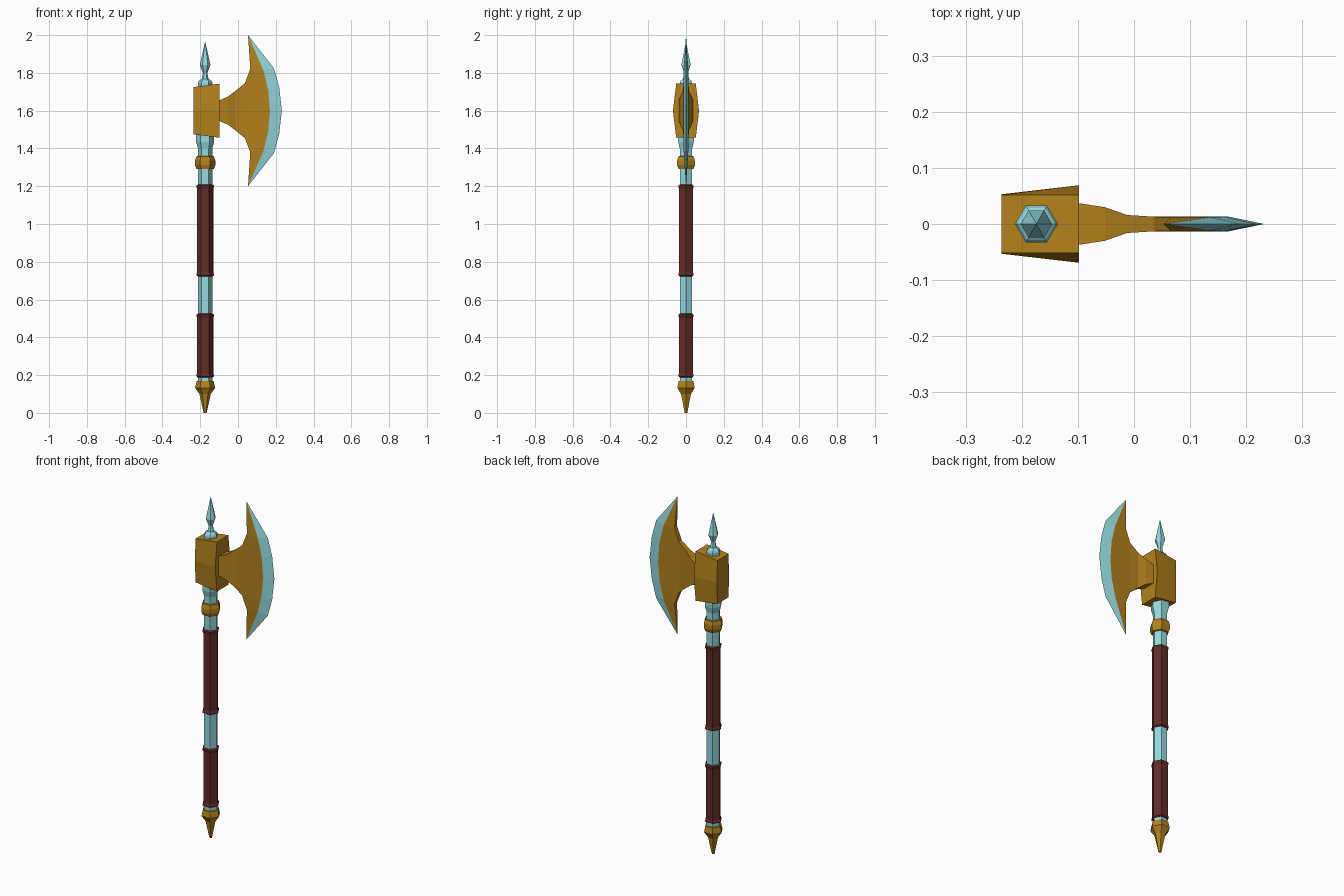
import bpy, bmesh
from math import cos, sin, pi

if "Cube" in bpy.data.objects:
    bpy.data.objects.remove(bpy.data.objects["Cube"])

SX = -0.174   # shaft axis
ZC = 1.6      # blade centre height


def material(name, rgb):
    m = bpy.data.materials.new(name)
    m.diffuse_color = (*rgb, 1)
    m.use_nodes = True
    m.node_tree.nodes["Principled BSDF"].inputs["Base Color"].default_value = m.diffuse_color
    return m


GOLD = material("gold", (0.45, 0.22, 0.012))
STEEL = material("pale_blue_steel", (0.3, 0.7, 0.73))
LEATHER = material("dark_red_leather", (0.12, 0.025, 0.02))


def loft(name, rings, mat):
    """Skin equal-length rings of points, cap the ends and merge collapsed points."""
    bm = bmesh.new()
    vs = [[bm.verts.new(p) for p in ring] for ring in rings]
    n = len(vs[0])
    for a, b in zip(vs, vs[1:]):
        for i in range(n):
            j = (i + 1) % n
            bm.faces.new((a[i], a[j], b[j], b[i]))
    bm.faces.new(vs[0])
    bm.faces.new(vs[-1])
    bmesh.ops.remove_doubles(bm, verts=bm.verts, dist=1e-5)
    bmesh.ops.recalc_face_normals(bm, faces=bm.faces)
    me = bpy.data.meshes.new(name)
    bm.to_mesh(me)
    bm.free()
    me.materials.append(mat)
    ob = bpy.data.objects.new(name, me)
    bpy.context.collection.objects.link(ob)
    return ob


def lathe(name, profile, mat, sides=6):
    """Six-sided turned part from (radius, z) pairs."""
    return loft(name, [[(SX + r * cos(2 * pi * k / sides), r * sin(2 * pi * k / sides), z)
                        for k in range(sides)] for r, z in profile], mat)


# Shaft, flaring where it enters the head
lathe("shaft", [(0.038, 0.15), (0.038, 1.40), (0.048, 1.435), (0.048, 1.48)], STEEL)

# Pommel spike and collar ring
lathe("pommel", [(0.008, 0), (0.03, 0.10), (0.053, 0.133), (0.045, 0.168), (0.03, 0.168)], GOLD)
lathe("collar", [(0.038, 1.29), (0.046, 1.292), (0.054, 1.312), (0.054, 1.336),
                 (0.046, 1.358), (0.038, 1.36)], GOLD)

# Leather grips with raised rims
for name, z0, z1 in (("lower_grip", 0.188, 0.525), ("upper_grip", 0.723, 1.208)):
    lathe(name, [(0.038, z0), (0.047, z0 + 0.005), (0.047, z0 + 0.012), (0.043, z0 + 0.02),
                 (0.043, z1 - 0.02), (0.047, z1 - 0.012), (0.047, z1 - 0.005), (0.038, z1)], LEATHER)

# Top finial
lathe("top_spike", [(0.038, 1.70), (0.038, 1.748), (0.033, 1.758), (0.018, 1.768), (0.012, 1.80),
                    (0.028, 1.842), (0.001, 1.963)], STEEL)

# Head block: wider towards the blade, bulging at mid height
def block_ring(x, h, y, ymid):
    return [(x, -y, ZC - h), (x, -ymid, ZC), (x, -y, ZC + h),
            (x, y, ZC + h), (x, ymid, ZC), (x, y, ZC - h)]

loft("head_block", [block_ring(-0.236, 0.125, 0.052, 0.053),
                    block_ring(-0.098, 0.143, 0.052, 0.069)], GOLD)

# Neck tapering from the block to the blade: (x, half height, half thickness)
loft("blade_neck", [[(x, -y, ZC - h), (x, -y, ZC + h), (x, y, ZC + h), (x, y, ZC - h)]
                    for x, h, y in ((-0.11, 0.052, 0.038), (-0.098, 0.055, 0.037), (-0.052, 0.075, 0.03),
                                    (-0.012, 0.106, 0.016), (0.036, 0.145, 0.013))], GOLD)

# Blade rows from upper tip to centre: inner, bevel and edge (x, height), half thickness
half = [((0.053, 0.4), (0.053, 0.4), (0.053, 0.4), 0.0),
        ((0.065, 0.22), (0.135, 0.212), (0.19, 0.225), 0.012),
        ((0.036, 0.145), (0.16, 0.11), (0.218, 0.125), 0.013),
        ((0.036, 0.0), (0.169, 0.0), (0.232, 0.0), 0.013)]
flip = lambda p: (p[0], -p[1])
rows = half + [(flip(i), flip(g), flip(e), t) for i, g, e, t in half[-2::-1]]


def at(p, y):
    return (p[0], y, ZC + p[1])

loft("blade_body", [[at(i, -t), at(g, -t), at(g, t), at(i, t)] for i, g, e, t in rows], GOLD)
loft("blade_edge", [[at(g, -t), at(e, 0), at(g, t)] for i, g, e, t in rows], STEEL)
